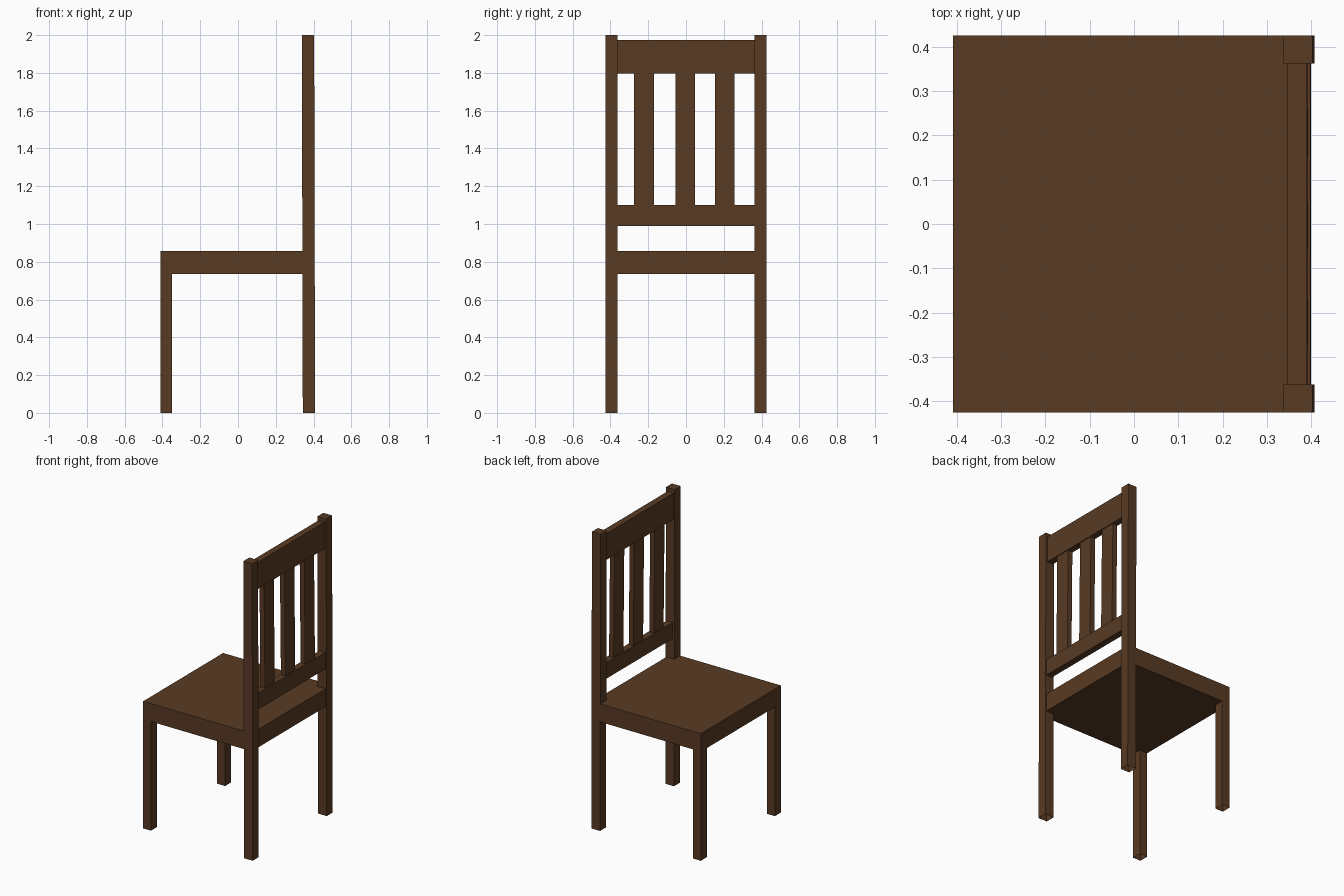
import bpy, bmesh

cube = bpy.data.objects.get("Cube")
if cube:
    bpy.data.objects.remove(cube, do_unlink=True)

wood = bpy.data.materials.new("dark_brown_wood")
wood.use_nodes = True
colour = (0.098, 0.043, 0.017, 1)
wood.diffuse_color = colour
bsdf = next(n for n in wood.node_tree.nodes if n.type == 'BSDF_PRINCIPLED')
bsdf.inputs["Base Color"].default_value = colour
bsdf.inputs["Roughness"].default_value = 0.8


def prism(name, outline, z0, z1, lean=0.0, open_bottom=False):
    """Extrude an xy outline from z0 to z1; lean slides x back per unit height."""
    bm = bmesh.new()
    low = [bm.verts.new((x - lean * z0, y, z0)) for x, y in outline]
    high = [bm.verts.new((x - lean * z1, y, z1)) for x, y in outline]
    n = len(outline)
    for i in range(n):
        j = (i + 1) % n
        bm.faces.new((low[i], low[j], high[j], high[i]))
    bm.faces.new(high)
    if not open_bottom:
        bm.faces.new(low[::-1])
    mesh = bpy.data.meshes.new(name)
    bm.to_mesh(mesh)
    bm.free()
    mesh.materials.append(wood)
    obj = bpy.data.objects.new(name, mesh)
    bpy.context.collection.objects.link(obj)
    return obj


def rect(x0, x1, y0, y1):
    return [(x0, y0), (x1, y0), (x1, y1), (x0, y1)]


IN, OUT = 0.362, 0.426        # inner and outer faces of the legs
SEAT_LOW, SEAT_TOP = 0.735, 0.856
FRONT, POST, BACK = -0.409, 0.342, 0.4

# Seat, notched round the back posts
prism("seat", [(FRONT, -OUT), (POST, -OUT), (POST, -IN), (BACK, -IN),
               (BACK, IN), (POST, IN), (POST, OUT), (FRONT, OUT)],
      SEAT_LOW, SEAT_TOP)

# Hollow legs, the back pair running up as posts
for side, s in (("right", -1), ("left", 1)):
    y0, y1 = sorted((s * IN, s * OUT))
    prism("front_leg_" + side, rect(FRONT, -0.35, y0, y1), 0, SEAT_LOW,
          open_bottom=True)
    prism("back_post_" + side, rect(0.343, 0.408, y0, y1), 0, 2,
          lean=0.0025, open_bottom=True)

# Backrest rails
rail = rect(0.365, 0.41, -IN, IN)
prism("lower_rail", rail, 0.99, 1.1, lean=0.01)
prism("top_rail", rail, 1.797, 1.975, lean=0.01)

# Backrest slats
for label, y in (("right", -0.222), ("middle", -0.004), ("left", 0.206)):
    prism("slat_" + label, rect(0.37, 0.404, y - 0.052, y + 0.052),
          1.1, 1.797, lean=0.01)
